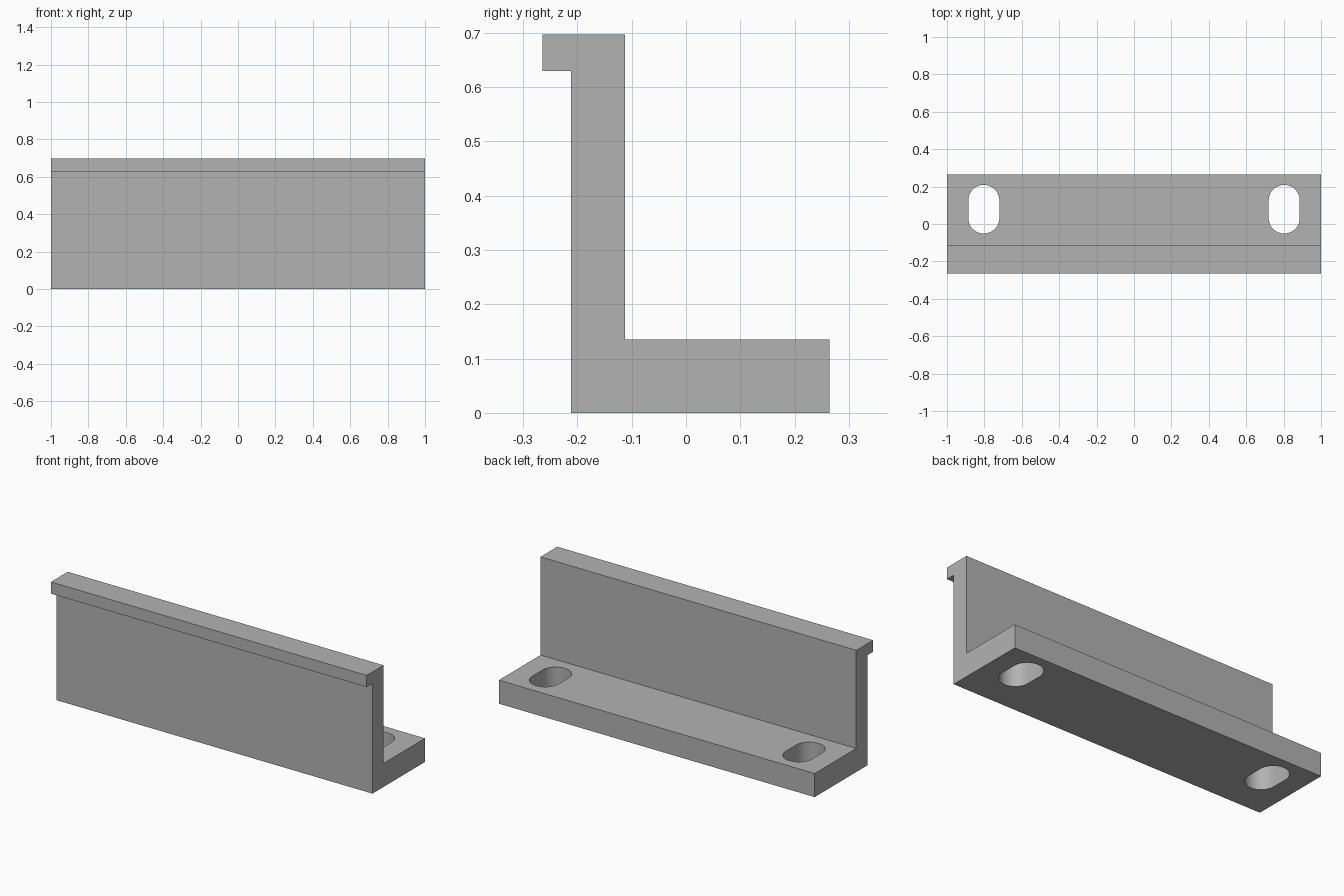
import bpy, bmesh
from math import pi, sin, cos
from mathutils import Vector

cube = bpy.data.objects.get("Cube")
if cube:
    bpy.data.objects.remove(cube, do_unlink=True)

# Single plain grey material
grey = bpy.data.materials.new("plain_grey")
grey.use_nodes = True
colour = (0.45, 0.45, 0.45, 1)
grey.diffuse_color = colour
grey.node_tree.nodes["Principled BSDF"].inputs["Base Color"].default_value = colour


def extrude_outline(name, points, direction):
    """Solid made by sweeping a closed outline along a straight direction."""
    bm = bmesh.new()
    face = bm.faces.new([bm.verts.new(p) for p in points])
    swept = bmesh.ops.extrude_face_region(bm, geom=[face])
    verts = [g for g in swept["geom"] if isinstance(g, bmesh.types.BMVert)]
    bmesh.ops.translate(bm, vec=Vector(direction), verts=verts)
    bmesh.ops.recalc_face_normals(bm, faces=bm.faces)
    mesh = bpy.data.meshes.new(name)
    bm.to_mesh(mesh)
    bm.free()
    mesh.materials.append(grey)
    obj = bpy.data.objects.new(name, mesh)
    bpy.context.collection.objects.link(obj)
    return obj


# Angle bracket: foot, upright wall and front lip in one profile
wall_front, wall_back, edge = -0.212, -0.112, 0.264
top, lip_under, foot_top = 0.697, 0.63, 0.135
profile = [(wall_front, 0), (edge, 0), (edge, foot_top), (wall_back, foot_top),
           (wall_back, top), (-edge, top), (-edge, lip_under), (wall_front, lip_under)]
bracket = extrude_outline("angle_bracket", [(-1, y, z) for y, z in profile], (2, 0, 0))

# Rounded mounting slots through the foot
radius, half_straight, slot_y, steps = 0.083, 0.047, 0.079, 24
for side, x in (("left", 0.803), ("right", -0.803)):
    outline = []
    for end in (0, 1):
        offset = half_straight * (1 - 2 * end)
        for i in range(steps + 1):
            a = pi * (end + i / steps)
            outline.append((x + radius * cos(a), slot_y + offset + radius * sin(a), -0.1))
    cutter = extrude_outline(side + "_slot_cutter", outline, (0, 0, 0.4))
    cutter.hide_render = True
    cutter.hide_set(True)
    cut = bracket.modifiers.new(side + "_slot", "BOOLEAN")
    cut.operation = "DIFFERENCE"
    cut.solver = "EXACT"
    cut.object = cutter

# Bake the slots, then drop the cutters
bpy.context.view_layer.objects.active = bracket
bracket.select_set(True)
for modifier in list(bracket.modifiers):
    cutter = modifier.object
    bpy.ops.object.modifier_apply(modifier=modifier.name)
    bpy.data.objects.remove(cutter, do_unlink=True)
bpy.ops.object.shade_smooth_by_angle(angle=pi / 6)
